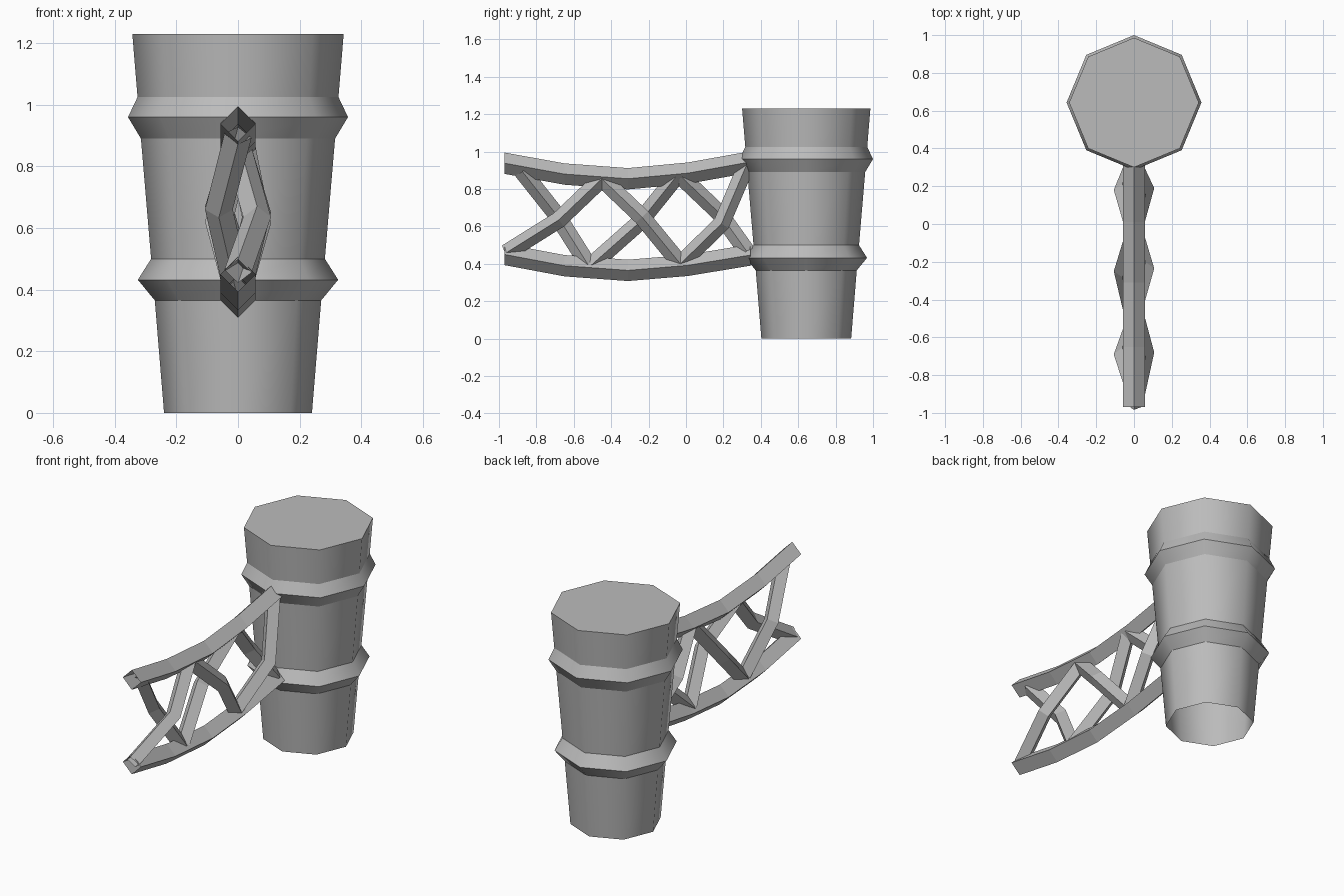
import bpy, bmesh
from math import cos, sin, pi
from mathutils import Vector

cube = bpy.data.objects.get("Cube")
if cube:
    bpy.data.objects.remove(cube)

grey = bpy.data.materials.new("plain_grey")
grey.use_nodes = True
grey.diffuse_color = (0.5, 0.5, 0.5, 1)
grey.node_tree.nodes["Principled BSDF"].inputs["Base Color"].default_value = (0.5, 0.5, 0.5, 1)


def finish(name, bm):
    bmesh.ops.recalc_face_normals(bm, faces=bm.faces)
    mesh = bpy.data.meshes.new(name)
    bm.to_mesh(mesh)
    bm.free()
    mesh.materials.append(grey)
    obj = bpy.data.objects.new(name, mesh)
    bpy.context.collection.objects.link(obj)
    return obj


def bridge(bm, rings):
    faces = []
    for a, b in zip(rings, rings[1:]):
        for i in range(len(a)):
            j = (i + 1) % len(a)
            faces.append(bm.faces.new((a[i], a[j], b[j], b[i])))
    return faces


def beam(name, points, radius, upright=False):
    """Hollow beam with a diamond section swept along a path."""
    bm = bmesh.new()
    pts = [Vector(p) for p in points]
    rings = []
    for i, p in enumerate(pts):
        t = (pts[min(i + 1, len(pts) - 1)] - pts[max(i - 1, 0)]).normalized()
        side = Vector((1, 0, 0))
        side = (side - t * side.dot(t)).normalized()
        up = Vector((0, 0, 1)) if upright else side.cross(t)
        rings.append([bm.verts.new(p + d * radius) for d in (side, up, -side, -up)])
    bridge(bm, rings)
    return finish(name, bm)


# Tapered octagonal cup: closed on top, open underneath, two raised bands
profile = [(0.24, 0), (0.27, 0.365), (0.325, 0.432), (0.282, 0.5), (0.315, 0.89),
           (0.357, 0.96), (0.326, 1.025), (0.343, 1.23)]
CENTRE_Y = 0.643
bm = bmesh.new()
rings = [[bm.verts.new((r * cos(k * pi / 4), CENTRE_Y + r * sin(k * pi / 4), z))
          for k in range(8)] for r, z in profile]
for f in bridge(bm, rings):
    f.smooth = True
bm.faces.new(rings[-1])
for e in bm.edges:
    if abs(e.verts[0].co.z - e.verts[1].co.z) < 1e-4:
        e.smooth = False
finish("cup_body", bm)

# Two sagging handle rails
ys = (-0.97, -0.65, -0.31, 0.01, 0.345)
for name, zs in (("upper_rail", (0.938, 0.88, 0.855, 0.885, 0.945)),
                 ("lower_rail", (0.45, 0.39, 0.365, 0.392, 0.447))):
    beam(name, [(0, y, z) for y, z in zip(ys, zs)], 0.057, upright=True)

# Zigzag braces that bow outwards on each side: (y, z) of start, bend, end
left_braces = [((-0.96, 0.46), (-0.68, 0.635), (-0.45, 0.855)),
               ((-0.45, 0.855), (-0.235, 0.65), (-0.03, 0.40)),
               ((-0.03, 0.40), (0.19, 0.615), (0.32, 0.92))]
right_braces = [((-0.88, 0.90), (-0.69, 0.66), (-0.52, 0.39)),
                ((-0.51, 0.39), (-0.25, 0.62), (-0.05, 0.87)),
                ((-0.03, 0.87), (0.18, 0.67), (0.33, 0.46))]
for label, side, braces in (("left", 1, left_braces), ("right", -1, right_braces)):
    for n, (a, b, c) in enumerate(braces, 1):
        beam(f"{label}_brace_{n}", [(0, *a), (side * 0.062, *b), (0, *c)], 0.045)
